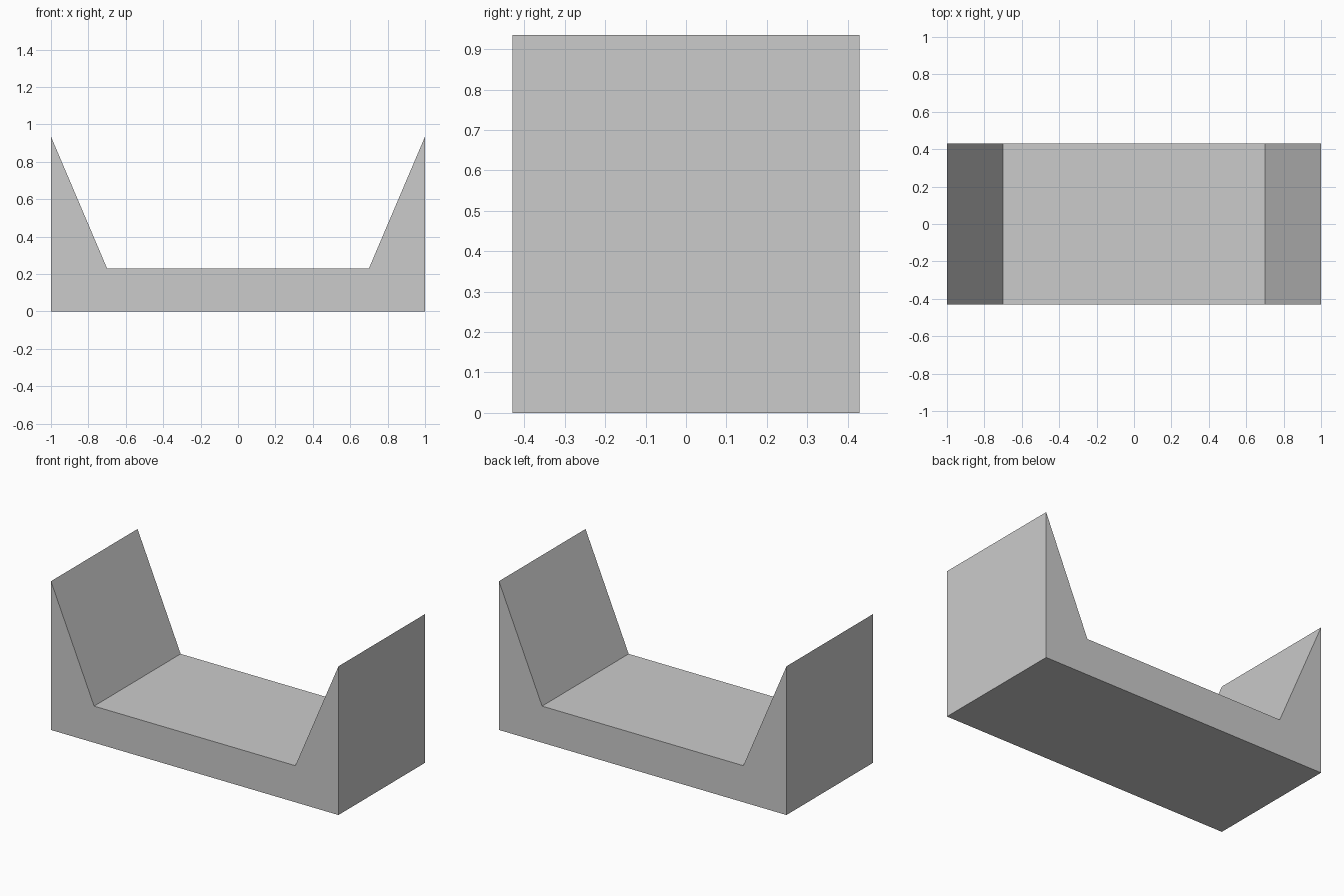
import bpy
import bmesh

cube = bpy.data.objects.get("Cube")
if cube:
    bpy.data.objects.remove(cube, do_unlink=True)

HALF_DEPTH = 0.43

# Plain grey material
grey = bpy.data.materials.new("light_grey")
grey.use_nodes = True
colour = (0.6, 0.6, 0.6, 1.0)
grey.diffuse_color = colour
grey.node_tree.nodes["Principled BSDF"].inputs["Base Color"].default_value = colour

# Half profile (x, z), mirrored into a trough with two pointed ends
half = [(1.0, 0.0), (1.0, 0.935), (0.7, 0.23)]
profile = half + [(-x, z) for x, z in reversed(half)]

# Extrude the profile from front to back
bm = bmesh.new()
face = bm.faces.new([bm.verts.new((x, -HALF_DEPTH, z)) for x, z in profile])
result = bmesh.ops.extrude_face_region(bm, geom=[face], use_keep_orig=True)
back = [v for v in result["geom"] if isinstance(v, bmesh.types.BMVert)]
bmesh.ops.translate(bm, verts=back, vec=(0, 2 * HALF_DEPTH, 0))
bmesh.ops.recalc_face_normals(bm, faces=bm.faces)

mesh = bpy.data.meshes.new("cradle_block")
bm.to_mesh(mesh)
bm.free()
mesh.materials.append(grey)
block = bpy.data.objects.new("cradle_block", mesh)
bpy.context.collection.objects.link(block)
